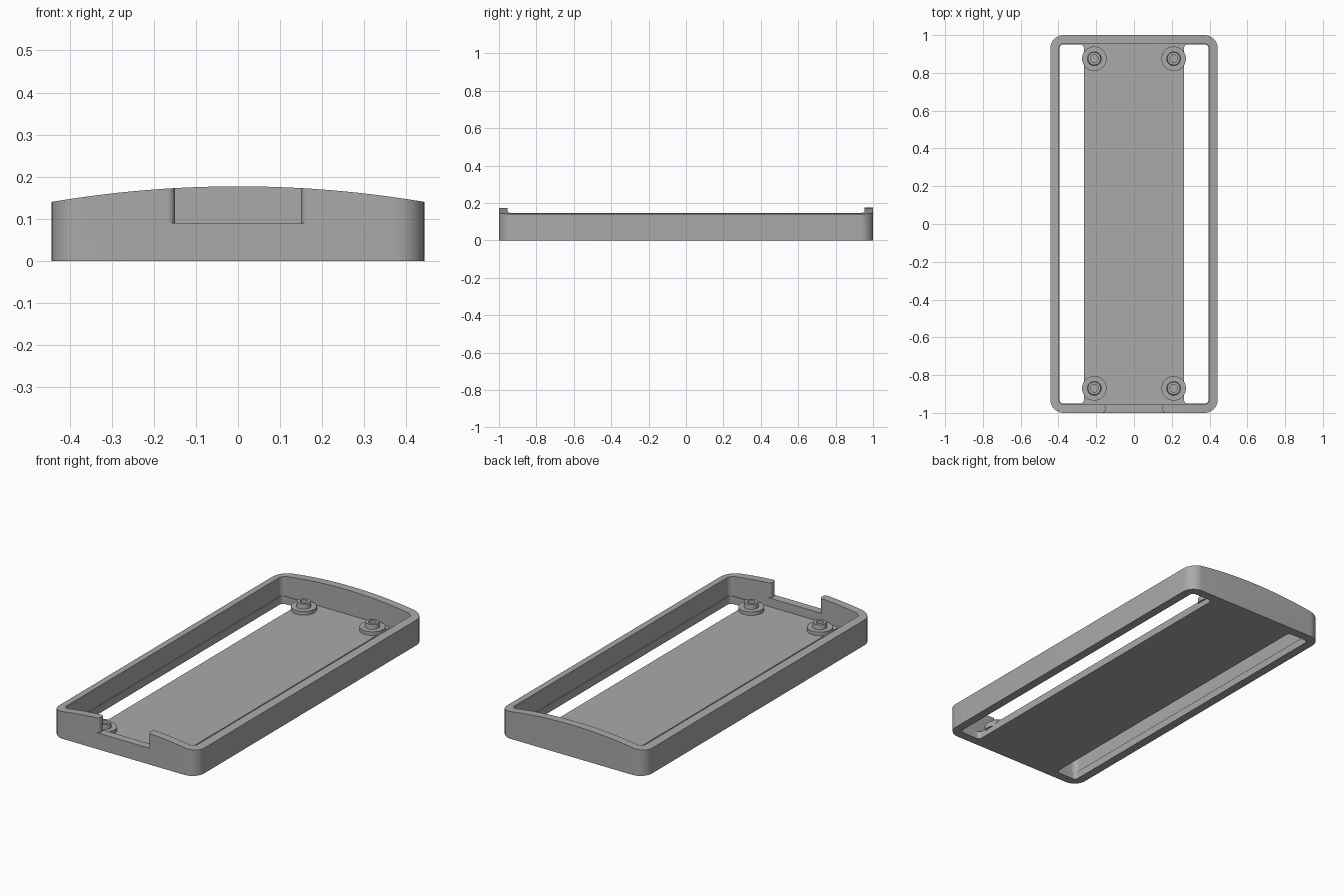
import bpy, bmesh
from math import sin, cos, pi, radians

if "Cube" in bpy.data.objects:
    bpy.data.objects.remove(bpy.data.objects["Cube"], do_unlink=True)

grey = bpy.data.materials.new("plain grey")
grey.use_nodes = True
COLOUR = (0.4, 0.4, 0.4, 1)
grey.diffuse_color = COLOUR
grey.node_tree.nodes["Principled BSDF"].inputs["Base Color"].default_value = COLOUR

HALF_W, HALF_L = 0.443, 1.0
FLOOR, EDGE, CROWN = 0.042, 0.14, 0.177
INNER_W, INNER_L = 0.4, 0.955


def rounded_rect(x0, x1, y0, y1, r, n=8):
    corners = [(x1 - r, y1 - r), (x0 + r, y1 - r), (x0 + r, y0 + r), (x1 - r, y0 + r)]
    return [(cx + r * cos(pi / 2 * (k + i / n)), cy + r * sin(pi / 2 * (k + i / n)))
            for k, (cx, cy) in enumerate(corners) for i in range(n + 1)]


def prism(name, points, low, high, along_y=False):
    """Extrude a closed outline along z, or along y for an x-z outline."""
    bm = bmesh.new()
    place = (lambda p, h: (p[0], h, p[1])) if along_y else (lambda p, h: (p[0], p[1], h))
    face = bm.faces.new([bm.verts.new(place(p, low)) for p in points])
    moved = bmesh.ops.extrude_face_region(bm, geom=[face])["geom"]
    shift = (0, high - low, 0) if along_y else (0, 0, high - low)
    bmesh.ops.translate(bm, verts=[v for v in moved if isinstance(v, bmesh.types.BMVert)], vec=shift)
    bmesh.ops.recalc_face_normals(bm, faces=bm.faces)
    return finish(name, bm)


def finish(name, bm):
    mesh = bpy.data.meshes.new(name)
    bm.to_mesh(mesh)
    bm.free()
    mesh.materials.append(grey)
    obj = bpy.data.objects.new(name, mesh)
    bpy.context.collection.objects.link(obj)
    return obj


def select(obj):
    bpy.ops.object.select_all(action="DESELECT")
    obj.select_set(True)
    bpy.context.view_layer.objects.active = obj


def cut(target, tool, operation="DIFFERENCE"):
    mod = target.modifiers.new("cut", "BOOLEAN")
    mod.operation, mod.object, mod.solver = operation, tool, "EXACT"
    select(target)
    bpy.ops.object.modifier_apply(modifier=mod.name)
    bpy.data.objects.remove(tool, do_unlink=True)


def smooth(obj):
    select(obj)
    bpy.ops.object.shade_smooth_by_angle(angle=radians(30))


# Tray body with a gently arched top
tray = prism("tray", rounded_rect(-HALF_W, HALF_W, -HALF_L, HALF_L, 0.07), 0, 0.3)
rise = CROWN - EDGE
radius = (HALF_W ** 2 + rise ** 2) / (2 * rise)
xs = [0.5 - i / 32 for i in range(33)]
arch = [(-0.5, -0.1), (0.5, -0.1)]
arch += [(x, CROWN - radius + (radius ** 2 - x ** 2) ** 0.5) for x in xs]
cut(tray, prism("arch_tool", arch, -1.1, 1.1, True), "INTERSECT")

# Hollow interior
cut(tray, prism("interior_tool", rounded_rect(-INNER_W, INNER_W, -INNER_L, INNER_L, 0.03), FLOOR, 0.4))

# Long floor slots beside the central plate
for x0, x1 in ((-0.395, -0.265), (0.265, 0.395)):
    cut(tray, prism("slot_tool", rounded_rect(x0, x1, -0.95, 0.95, 0.02), -0.1, 0.1))

# Front notch with rounded wall ends
r = 0.018
arc = [i * pi / 16 for i in range(9)]
side = [(0.15 + r, -1.05)]
side += [(0.15 + r - r * sin(t + pi / 2 - pi / 2), -HALF_L + r - r * cos(t)) for t in arc]
side += [(0.15 + r - r * cos(t), -INNER_L - r + r * sin(t)) for t in arc]
side += [(0.15 + r, -0.9)]
cut(tray, prism("notch_tool", side + [(-x, y) for x, y in reversed(side)], 0.09, 0.4))
smooth(tray)


# Mounting posts: wide foot, narrow collar and a centre bore
def lathe(name, profile, x, y, steps=40):
    bm = bmesh.new()
    verts = [bm.verts.new((pr, 0, pz)) for pr, pz in profile]
    edges = [bm.edges.new(pair) for pair in zip(verts, verts[1:])]
    bmesh.ops.spin(bm, geom=verts + edges, axis=(0, 0, 1), cent=(0, 0, 0),
                   angle=2 * pi, steps=steps, use_duplicate=False)
    bmesh.ops.remove_doubles(bm, verts=bm.verts, dist=0.0005)
    bmesh.ops.recalc_face_normals(bm, faces=bm.faces)
    obj = finish(name, bm)
    obj.location = (x, y, 0)
    smooth(obj)


POST = [(0, FLOOR - 0.01), (0.065, FLOOR - 0.01), (0.065, 0.062), (0.037, 0.062),
        (0.034, 0.088), (0.02, 0.088), (0.02, 0.065), (0, 0.065)]
for end, y in (("front", -0.87), ("back", 0.875)):
    for hand, x in (("right", -0.21), ("left", 0.21)):
        lathe(f"{end}_{hand}_post", POST, x, y)
